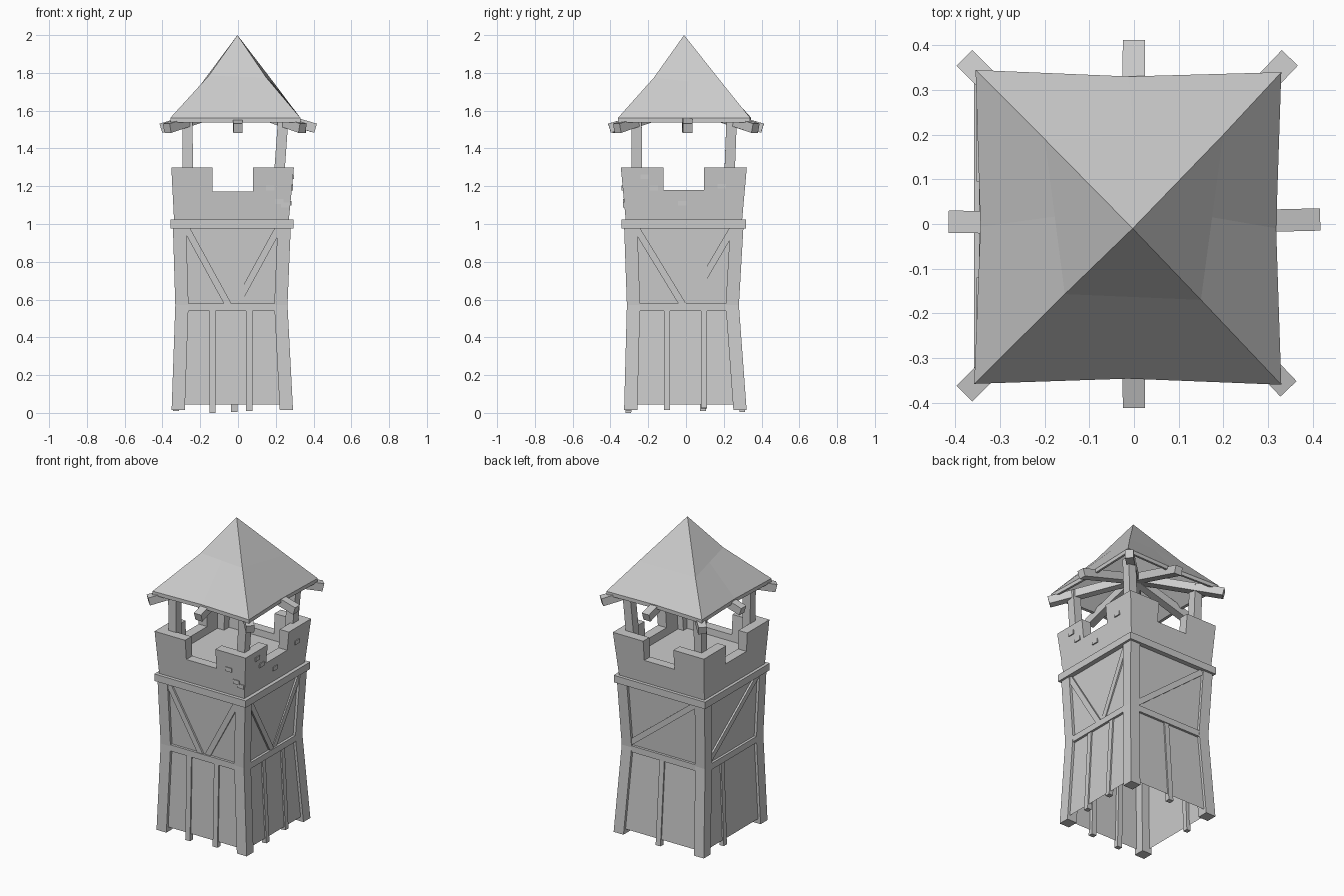
import bpy, bmesh
from mathutils import Vector

if "Cube" in bpy.data.objects:
    bpy.data.objects.remove(bpy.data.objects["Cube"])

# Outer extents of the timber frame by height: z, x0, x1, y0, y1
EXT = [(0.0, -.352, .292, -.328, .322), (.57, -.332, .262, -.313, .28), (1.0, -.345, .28, -.328, .305)]


def ext(z):
    a, b = (EXT[0], EXT[1]) if z < .57 else (EXT[1], EXT[2])
    t = (z - a[0]) / (b[0] - a[0])
    return [a[i] + (b[i] - a[i]) * t for i in range(1, 5)]


def finish(name, bm):
    bmesh.ops.recalc_face_normals(bm, faces=bm.faces)
    me = bpy.data.meshes.new(name)
    bm.to_mesh(me)
    bm.free()
    ob = bpy.data.objects.new(name, me)
    bpy.context.collection.objects.link(ob)
    return ob


def loft(name, rings, caps=True):
    bm = bmesh.new()
    vs = [[bm.verts.new(p) for p in r] for r in rings]
    for a, b in zip(vs, vs[1:]):
        n = max(len(a), len(b))
        for i in range(n):
            j = (i + 1) % n
            if len(b) == 1:
                bm.faces.new((a[i], a[j], b[0]))
            elif len(a) == 1:
                bm.faces.new((a[0], b[j], b[i]))
            else:
                bm.faces.new((a[i], a[j], b[j], b[i]))
    if caps:
        bm.faces.new(vs[0])
        bm.faces.new(vs[-1])
    return finish(name, bm)


def rect(x0, x1, y0, y1, z):
    return [(x0, y0, z), (x1, y0, z), (x1, y1, z), (x0, y1, z)]


def beam(name, p, q, w, d, normal):
    """Square timber from p to q, d thick along normal, w wide across."""
    p, q, n = Vector(p), Vector(q), Vector(normal)
    t = (q - p).normalized()
    s = t.cross(n).normalized()
    n = s.cross(t).normalized()
    off = [s * w / 2 * a + n * d / 2 * b for a, b in ((-1, -1), (1, -1), (1, 1), (-1, 1))]
    return loft(name, [[p + o for o in off], [q + o for o in off]])


NORMAL = {"front": (0, -1, 0), "right": (1, 0, 0), "back": (0, 1, 0), "left": (-1, 0, 0)}


def on_face(face, u, z, out):
    x0, x1, y0, y1 = ext(z)
    return {"front": (u, y0 - out, z), "right": (x1 + out, u, z),
            "back": (u, y1 + out, z), "left": (x0 - out, u, z)}[face]


def face_beam(name, face, a, b, w, d, out, out2=None):
    out2 = out if out2 is None else out2
    return beam(f"{face}_{name}", on_face(face, *a, out), on_face(face, *b, out2), w, d, NORMAL[face])


# Plaster walls: open-bottomed waisted shell
I = .017
rings = []
for z in (.045, .57, 1.0):
    x0, x1, y0, y1 = ext(z)
    rings.append(rect(x0 + I, x1 - I, y0 + I, y1 - I, z))
loft("walls", rings, caps=False)

# Corner posts
P = .07
for i in (0, 1):
    for j in (0, 1):
        rings = []
        for z in (.015, .57, 1.0):
            x0, x1, y0, y1 = ext(z)
            ax = (x0, x0 + P) if i == 0 else (x1 - P, x1)
            ay = (y0, y0 + P) if j == 0 else (y1 - P, y1)
            rings.append(rect(*ax, *ay, z))
        loft("corner_post", rings)

# Waist beams and the top beam ring
for f in NORMAL:
    horizontal = f in ("front", "back")
    for label, z, w, d, out, over in (("waist_beam", .56, .04, .034, -.018, -.02),
                                      ("top_beam", 1.0, .045, .05, -.012, .012)):
        e = ext(z)
        lo, hi = (e[0], e[1]) if horizontal else (e[2], e[3])
        face_beam(label, f, (lo - over, z), (hi + over, z), w, d, out)

# Vertical planks in the lower panels
for f, u, z0, w in (("front", -.135, 0, .034), ("front", .06, .01, .034),
                    ("right", -.1, .015, .032), ("right", .095, .025, .032),
                    ("back", -.02, .005, .034), ("left", .09, .01, .032)):
    face_beam("plank", f, (u, z0), (u, .55), w, .03, -.023)

# Diagonal braces in the upper panels
for f, a, b, o in (("front", (-.275, .98), (-.05, .57), -.02), ("front", (.215, .98), (-.01, .57), -.025),
                   ("right", (-.265, .98), (-.015, .57), -.02), ("right", (.25, .98), (.01, .57), -.027),
                   ("back", (-.27, .97), (.2, .6), -.02), ("left", (-.26, .98), (.22, .6), -.02)):
    face_beam("brace", f, a, b, .035, .03, -.02, o)

# Parapet: flared block, hollowed and notched on all four sides
parapet = loft("parapet", [rect(-.338, .268, -.318, .296, 1.01),
                           rect(-.353, .296, -.345, .322, 1.3)])
T = .06
cutters = [loft("cut_well", [rect(-.345 + T, .28 - T, -.33 + T, .308 - T, 1.13),
                             rect(-.353 + T, .296 - T, -.347 + T, .324 - T, 1.4)]),
           loft("cut_front_back", [rect(-.135, .08, -1, 1, 1.172), rect(-.135, .08, -1, 1, 1.4)]),
           loft("cut_sides", [rect(-1, 1, -.12, .095, 1.18), rect(-1, 1, -.12, .095, 1.4)])]
bpy.context.view_layer.objects.active = parapet
for c in cutters:
    m = parapet.modifiers.new("cut", "BOOLEAN")
    m.operation, m.object, m.solver = "DIFFERENCE", c, "EXACT"
    c.hide_render = True
    bpy.ops.object.modifier_apply(modifier=m.name)
    bpy.data.objects.remove(c)

# A few raised bricks on the parapet
for f, u, z in (("front", .17, 1.19), ("front", .22, 1.12), ("front", .25, 1.1), ("right", -.22, 1.25),
                ("right", -.02, 1.11), ("right", .19, 1.2), ("right", -.17, 1.19)):
    t = (z - 1.01) / .29
    h, d = .022, .006
    if f == "front":
        y = -.318 - .027 * t
        loft("brick", [rect(u - h, u + h, y - d, y + .02, z - .013), rect(u - h, u + h, y - d, y + .02, z + .013)])
    else:
        x = .268 + .028 * t
        loft("brick", [rect(x - .02, x + d, u - h, u + h, z - .013), rect(x - .02, x + d, u - h, u + h, z + .013)])

# Roof posts
for p, q in (((-.265, -.26), (-.268, -.262)), ((.208, -.26), (.24, -.262)),
             ((-.265, .225), (-.268, .242)), ((.208, .225), (.24, .242))):
    beam("roof_post", (*p, 1.12), (*q, 1.565), .055, .055, (0, 1, 0))

# Eight rafters meeting under the roof peak
for x, y in ((0, -.405), (.41, .01), (0, .405), (-.408, .005),
             (.342, -.365), (.345, .368), (-.376, .368), (-.376, -.376)):
    beam("rafter", (x, y, 1.507), (-.005, 0, 1.63), .05, .05, (0, 0, 1))


def eight(corners, sag):
    """Corners plus edge middles pulled towards the centre."""
    out = []
    for i, a in enumerate(corners):
        a, b = Vector(a), Vector(corners[(i + 1) % 4])
        m = (a + b) / 2
        out += [a, Vector((m.x * (1 - sag), m.y * (1 - sag), m.z))]
    return out


def shifted(ring, s, dz):
    return [Vector((p.x * s, p.y * s, p.z + dz)) for p in ring]


# Roof: bell-curved pyramid with a thin eave and hollow underside
eave = eight([(-.358, -.358, 1.562), (.33, -.36, 1.562), (.33, .34, 1.562), (-.355, .345, 1.562)], .035)
mid = eight([(-.155, -.157, 1.785), (.15, -.17, 1.775), (.2, .2, 1.735), (-.2, .19, 1.735)], .0)
loft("roof", [[(-.003, -.01, 1.94)], shifted(mid, 1, -.045), shifted(eave, .95, -.022),
              shifted(eave, 1, -.024), eave, mid, [(-.003, -.01, 2.0)]], caps=False)
